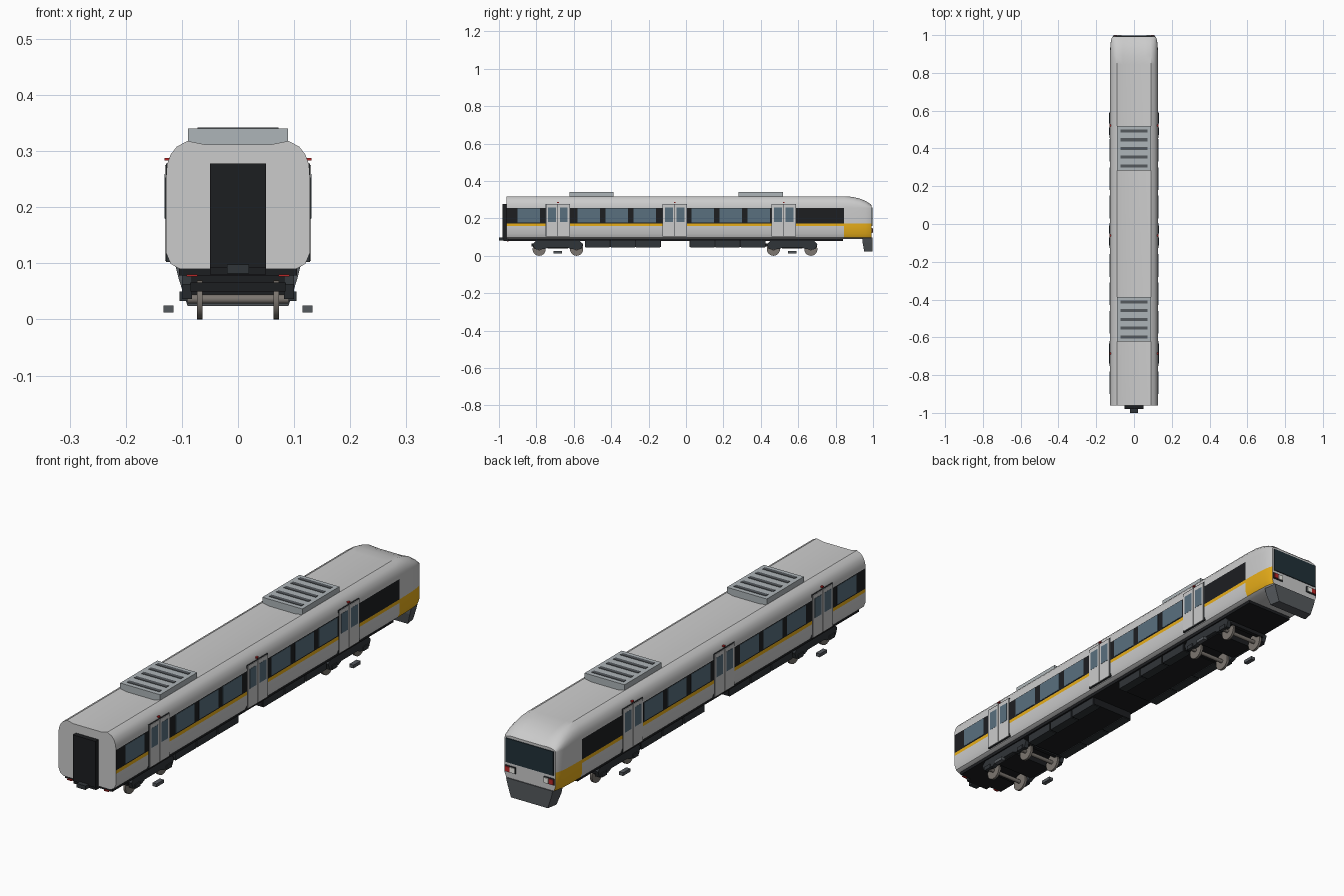
import bpy, bmesh, math
from mathutils import Matrix

if "Cube" in bpy.data.objects:
    bpy.data.objects.remove(bpy.data.objects["Cube"])


def mat(name, r, g, b):
    m = bpy.data.materials.new(name)
    m.diffuse_color = (r, g, b, 1)
    m.use_nodes = True
    m.node_tree.nodes["Principled BSDF"].inputs["Base Color"].default_value = m.diffuse_color
    return m


SHELL = mat("light_grey", .68, .68, .67)
BLACK = mat("black", .012, .013, .015)
YELLOW = mat("yellow", .80, .42, .01)
GLASS = mat("blue_glass", .10, .16, .21)
SCREEN = mat("dark_glass", .015, .03, .04)
ROOF = mat("unit_grey", .42, .46, .48)
DARK = mat("dark_grey", .03, .035, .04)
SLATE = mat("slate", .09, .10, .11)
STEEL = mat("wheel_steel", .20, .18, .16)
RED = mat("red", .5, .02, .02)
WHITE = mat("lamp_white", .9, .9, .85)


def finish(name, bm, *mats, smooth=False):
    bmesh.ops.recalc_face_normals(bm, faces=bm.faces)
    me = bpy.data.meshes.new(name)
    bm.to_mesh(me)
    bm.free()
    for m in mats:
        me.materials.append(m)
    ob = bpy.data.objects.new(name, me)
    bpy.context.collection.objects.link(ob)
    if smooth:
        bpy.ops.object.select_all(action='DESELECT')
        ob.select_set(True)
        bpy.context.view_layer.objects.active = ob
        bpy.ops.object.shade_smooth_by_angle(angle=math.radians(35))
    return ob


def box(name, x, y, z, m):
    """Box from (min, max) ranges."""
    bm = bmesh.new()
    r = (x, y, z)
    size = [b - a for a, b in r]
    mid = [(a + b) / 2 for a, b in r]
    bmesh.ops.create_cube(bm, size=1, matrix=Matrix.Translation(mid) @ Matrix.Diagonal((*size, 1)))
    return finish(name, bm, m)


def both(name, x, y, z, m):
    """Box on the right side and its mirror on the left."""
    box(name + "_right", x, y, z, m)
    box(name + "_left", (-x[1], -x[0]), y, z, m)


def rod(name, x0, x1, y, z, r, m, n=24):
    bm = bmesh.new()
    bmesh.ops.create_cone(bm, cap_ends=True, segments=n, radius1=r, radius2=r, depth=x1 - x0,
                          matrix=Matrix.Translation(((x0 + x1) / 2, y, z)) @ Matrix.Rotation(math.pi / 2, 4, 'Y'))
    finish(name, bm, m, smooth=True)


def loft(bm, rings):
    """Skin closed rings of equal length; returns the side faces per span."""
    vs = [[bm.verts.new(p) for p in ring] for ring in rings]
    n = len(vs[0])
    spans = [[bm.faces.new((a[i], a[(i + 1) % n], b[(i + 1) % n], b[i])) for i in range(n)]
             for a, b in zip(vs, vs[1:])]
    bm.faces.new(vs[0])
    bm.faces.new(vs[-1])
    return spans


# Body shell: one cross-section lofted along y, narrowing and dropping at the cab
half = [(.104, .09), (.12, .099), (.128, .118), (.128, .160), (.128, .174), (.128, .256),
        (.1265, .276), (.12, .294), (.109, .308), (.09, .318), (.06, .312)]
section = half + [(-x, z) for x, z in reversed(half)]
stations = [(-.96, 1, 1), (.845, 1, 1), (.89, .995, .95), (.93, .985, .80),
            (.96, .965, .60), (.983, .93, .36), (.993, .89, .20)]
bm = bmesh.new()
spans = loft(bm, [[(x * s, y, z if z < .256 else .256 + (z - .256) * k) for x, z in section]
                  for y, s, k in stations])
n = len(section)
for j, span in enumerate(spans):
    for i, f in enumerate(span):
        i = min(i, n - 2 - i)
        if j == 0:
            f.material_index = {3: 1, 4: 2}.get(i, 0)
        elif i in (1, 2, 3):
            f.material_index = 1
finish("body_shell", bm, SHELL, YELLOW, BLACK, smooth=True)

# Side windows
for i, y in enumerate((-.90, -.58, -.43, -.28, .03, .18, .33)):
    both(f"side_window_{i}", (.127, .1292), (y, y + .12), (.179, .253), GLASS)

# Double doors with frame, leaves, glass and warning lamp
for d, yc in enumerate((-.685, -.06, .5225)):
    both(f"door_frame_{d}", (.12, .1285), (yc - .066, yc + .066), (.102, .278), DARK)
    for s in (-1, 1):
        c = yc + s * .0315
        both(f"door_leaf_{d}_{s}", (.122, .1305), (c - .0305, c + .0305), (.104, .275), SHELL)
        both(f"door_glass_{d}_{s}", (.128, .1312), (c - .021, c + .021), (.18, .259), GLASS)
    both(f"door_lamp_{d}", (.122, .131), (yc - .005, yc + .005), (.283, .288), RED)

# Roof units with slats
for u, yc in enumerate((-.505, .40)):
    box(f"roof_unit_{u}", (-.089, .089), (yc - .118, yc + .118), (.309, .34), ROOF)
    for i in range(5):
        y = yc + (i - 2) * .046
        box(f"roof_slat_{u}_{i}", (-.072, .072), (y - .008, y + .008), (.338, .342), SLATE)

# Gangway and coupler at the inner end
box("gangway", (-.05, .05), (-.98, -.955), (.092, .278), BLACK)
box("coupler_mount", (-.05, .05), (-.975, -.93), (.080, .092), BLACK)
box("coupler", (-.02, .02), (-1, -.94), (.082, .098), DARK)
both("tail_reflector", (.072, .092), (-.956, -.948), (.076, .08), RED)

# Cab face: windscreen, lamps, plough
box("windscreen", (-.106, .106), (.985, .9965), (.16, .257), SCREEN)
both("lamp_housing", (.062, .110), (.985, .997), (.122, .148), DARK)
both("headlamp", (.065, .086), (.99, 1), (.125, .145), WHITE)
both("tail_lamp", (.087, .107), (.99, 1), (.125, .145), RED)
bm = bmesh.new()
loft(bm, [[(-w, a, z), (w, a, z), (w - .008, .997, z), (-w + .008, .997, z)]
          for w, a, z in ((.09, .953, .024), (.105, .944, .07), (.112, .944, .098))])
finish("plough", bm, SLATE)

# Underframe and equipment boxes
box("underframe", (-.105, .105), (-.95, .84), (.078, .095), BLACK)
for g, y0 in enumerate((-.54, .02)):
    box(f"equipment_core_{g}", (-.094, .094), (y0, y0 + .405), (.048, .08), BLACK)
    for i in range(3):
        y = y0 + i * .135
        both(f"equipment_box_{g}_{i}", (.06, .098), (y + .003, y + .132), (.045, .08), DARK)

# Bogies: side frames, bolster, wheelsets, collector shoes
frame = [(-.135, .062), (-.125, .036), (-.07, .036), (-.05, .045), (.05, .045),
         (.07, .036), (.125, .036), (.135, .062), (.115, .082), (-.115, .082)]
for b, yc in enumerate((-.685, .5675)):
    for s in (-1, 1):
        bm = bmesh.new()
        loft(bm, [[(s * x, yc + y, z) for y, z in frame] for x in (.082, .1)])
        finish(f"bogie_side_{b}_{s}", bm, DARK)
    box(f"bogie_bolster_{b}", (-.085, .085), (yc - .055, yc + .055), (.04, .08), BLACK)
    for e in (-1, 1):
        y = yc + e * .13
        box(f"bogie_end_beam_{b}_{e}", (-.085, .085), (y - .012, y + .004), (.05, .066), BLACK)
        y = yc + e * .1
        rod(f"axle_{b}_{e}", -.09, .09, y, .036, .008, STEEL, 12)
        for s in (-1, 1):
            a, c = sorted((s * .063, s * .073))
            rod(f"wheel_{b}_{e}_{s}", a, c, y, .035, .035, STEEL, 32)
        both(f"axle_box_{b}_{e}", (.09, .104), (y - .016, y + .016), (.033, .05), DARK)
    both(f"collector_shoe_{b}", (.115, .133), (yc - .023, yc + .023), (.012, .025), SLATE)
